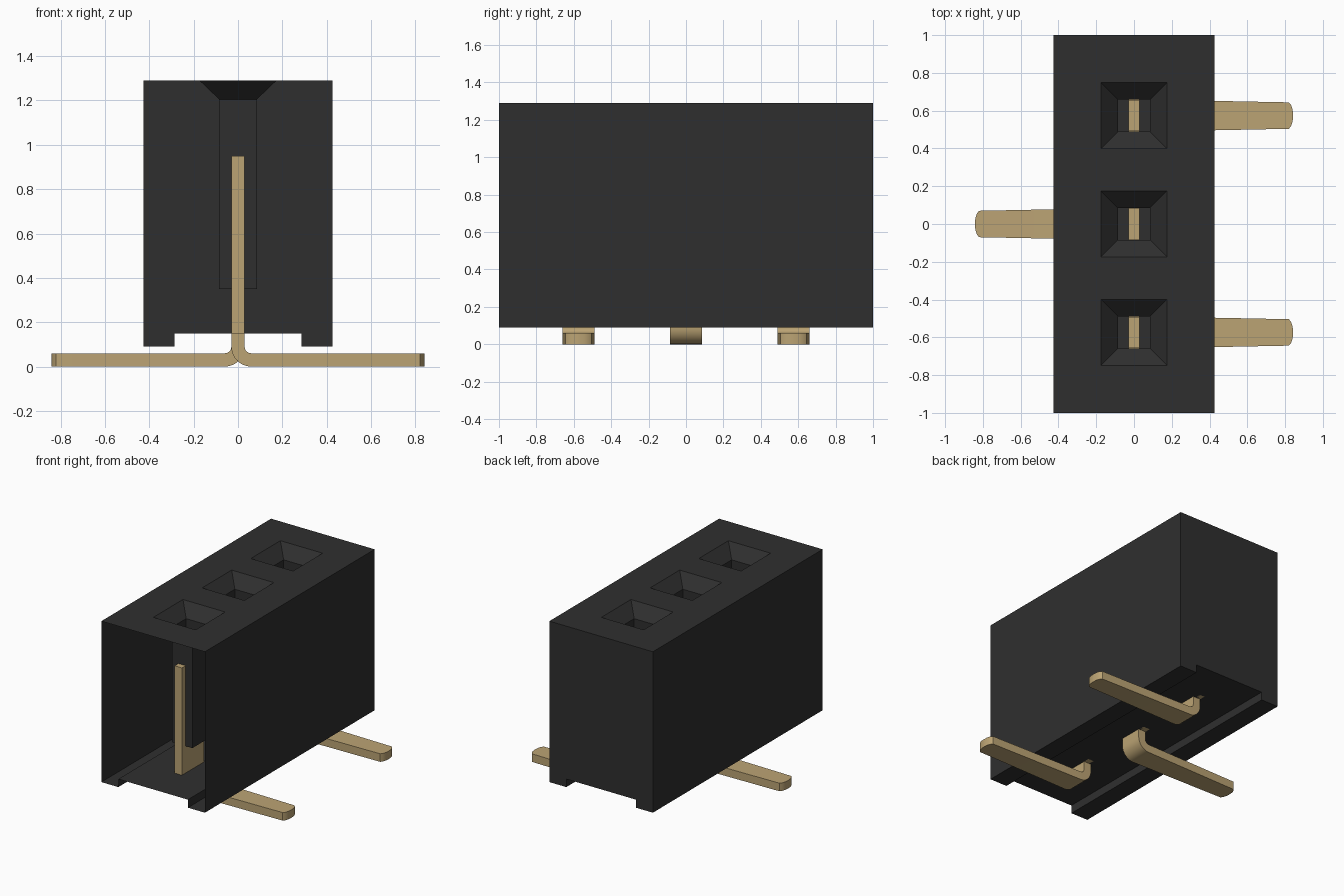
import bpy, bmesh, math

if "Cube" in bpy.data.objects:
    bpy.data.objects.remove(bpy.data.objects["Cube"], do_unlink=True)


def material(name, rgb):
    m = bpy.data.materials.new(name)
    m.use_nodes = True
    m.diffuse_color = (*rgb, 1)
    m.node_tree.nodes["Principled BSDF"].inputs["Base Color"].default_value = (*rgb, 1)
    return m


BLACK = material("black plastic", (0.028, 0.028, 0.028))
GOLD = material("gold metal", (0.50, 0.37, 0.175))


def finish(bm, name, mat, smooth=False):
    bmesh.ops.remove_doubles(bm, verts=bm.verts, dist=1e-5)
    mesh = bpy.data.meshes.new(name)
    bm.to_mesh(mesh)
    bm.free()
    mesh.materials.append(mat)
    ob = bpy.data.objects.new(name, mesh)
    bpy.context.collection.objects.link(ob)
    if smooth:
        bpy.ops.object.select_all(action='DESELECT')
        ob.select_set(True)
        bpy.context.view_layer.objects.active = ob
        bpy.ops.object.shade_smooth_by_angle(angle=math.radians(35))
    return ob


W, TOP, LOW, FLOOR, RAIL = 0.427, 1.29, 0.09, 0.15, 0.287
PITCH, FUNNEL, HOLE = 0.574, 0.174, 0.085
CENTRES = (-PITCH, 0.0, PITCH)

# Housing shell: open at the front, channel along the underside
bm = bmesh.new()


def face(*pts):
    bm.faces.new([bm.verts.new(p) for p in pts])


profile = [(-W, LOW), (-RAIL, LOW), (-RAIL, FLOOR), (RAIL, FLOOR),
           (RAIL, LOW), (W, LOW), (W, TOP), (-W, TOP)]
for i, (a, b) in enumerate(zip(profile, profile[1:] + profile[:1])):
    if i != 6:
        face((b[0], -1, b[1]), (a[0], -1, a[1]), (a[0], 1, a[1]), (b[0], 1, b[1]))
face(*[(x, 1, z) for x, z in reversed(profile)])

# Top plate, leaving out the socket openings
xs = [-W, -FUNNEL, FUNNEL, W]
ys = [-1] + [c + s * FUNNEL for c in CENTRES for s in (-1, 1)] + [1]
for i in range(3):
    for j in range(len(ys) - 1):
        if i == 1 and j % 2 == 1:
            continue
        x0, x1, y0, y1 = xs[i], xs[i + 1], ys[j], ys[j + 1]
        face((x0, y0, TOP), (x1, y0, TOP), (x1, y1, TOP), (x0, y1, TOP))

# Tapered socket mouths and square wells
for c in CENTRES:
    rings = [[(sx * r, c + sy * r, z) for sx, sy in ((-1, -1), (1, -1), (1, 1), (-1, 1))]
             for r, z in ((FUNNEL, TOP), (HOLE, 1.205), (HOLE, 0.35))]
    for upper, lower in zip(rings, rings[1:]):
        for k in range(4):
            n = (k + 1) % 4
            face(upper[k], upper[n], lower[n], lower[k])
    face(*rings[-1])
finish(bm, "housing", BLACK)


# Forked contact blade standing inside each socket
def contact_blade(name, c):
    bm = bmesh.new()
    outline = [(-0.13, 0.15), (0.13, 0.15), (0.13, 0.95), (0.08, 0.95),
               (0.08, 0.40), (-0.08, 0.40), (-0.08, 0.95), (-0.13, 0.95)]
    f = bm.faces.new([bm.verts.new((-0.03, c + y, z)) for y, z in outline])
    ext = bmesh.ops.extrude_face_region(bm, geom=[f])
    moved = [v for v in ext["geom"] if isinstance(v, bmesh.types.BMVert)]
    bmesh.ops.translate(bm, verts=moved, vec=(0.06, 0, 0))
    bmesh.ops.recalc_face_normals(bm, faces=bm.faces)
    finish(bm, name, GOLD)


# Bent solder leg: rectangular section swept down, round the bend and outward
def solder_leg(name, c, side):
    bm = bmesh.new()
    stations = [(0, 0.16, 0.0, HOLE)]
    for k in range(9):
        a = math.pi / 2 * k / 8
        stations.append((0.06 - 0.06 * math.cos(a), 0.09 - 0.06 * math.sin(a), a, HOLE))
    stations += [(0.82, 0.03, math.pi / 2, 0.07), (0.832, 0.03, math.pi / 2, 0.055),
                 (0.84, 0.03, math.pi / 2, 0.03), (0.842, 0.03, math.pi / 2, 0.0001)]
    rings = []
    for x, z, a, w in stations:
        dx, dz = 0.03 * math.cos(a), 0.03 * math.sin(a)
        rings.append([bm.verts.new((side * (x + s * dx), c + t * w, z + s * dz))
                      for s, t in ((-1, -1), (1, -1), (1, 1), (-1, 1))])
    for r0, r1 in zip(rings, rings[1:]):
        for k in range(4):
            n = (k + 1) % 4
            bm.faces.new((r0[k], r0[n], r1[n], r1[k]))
    bm.faces.new(rings[0])
    bm.faces.new(rings[-1])
    bmesh.ops.recalc_face_normals(bm, faces=bm.faces)
    finish(bm, name, GOLD, smooth=True)


for label, c, side in zip(("front", "middle", "back"), CENTRES, (1, -1, 1)):
    contact_blade(label + "_contact", c)
    solder_leg(label + "_leg", c, side)
